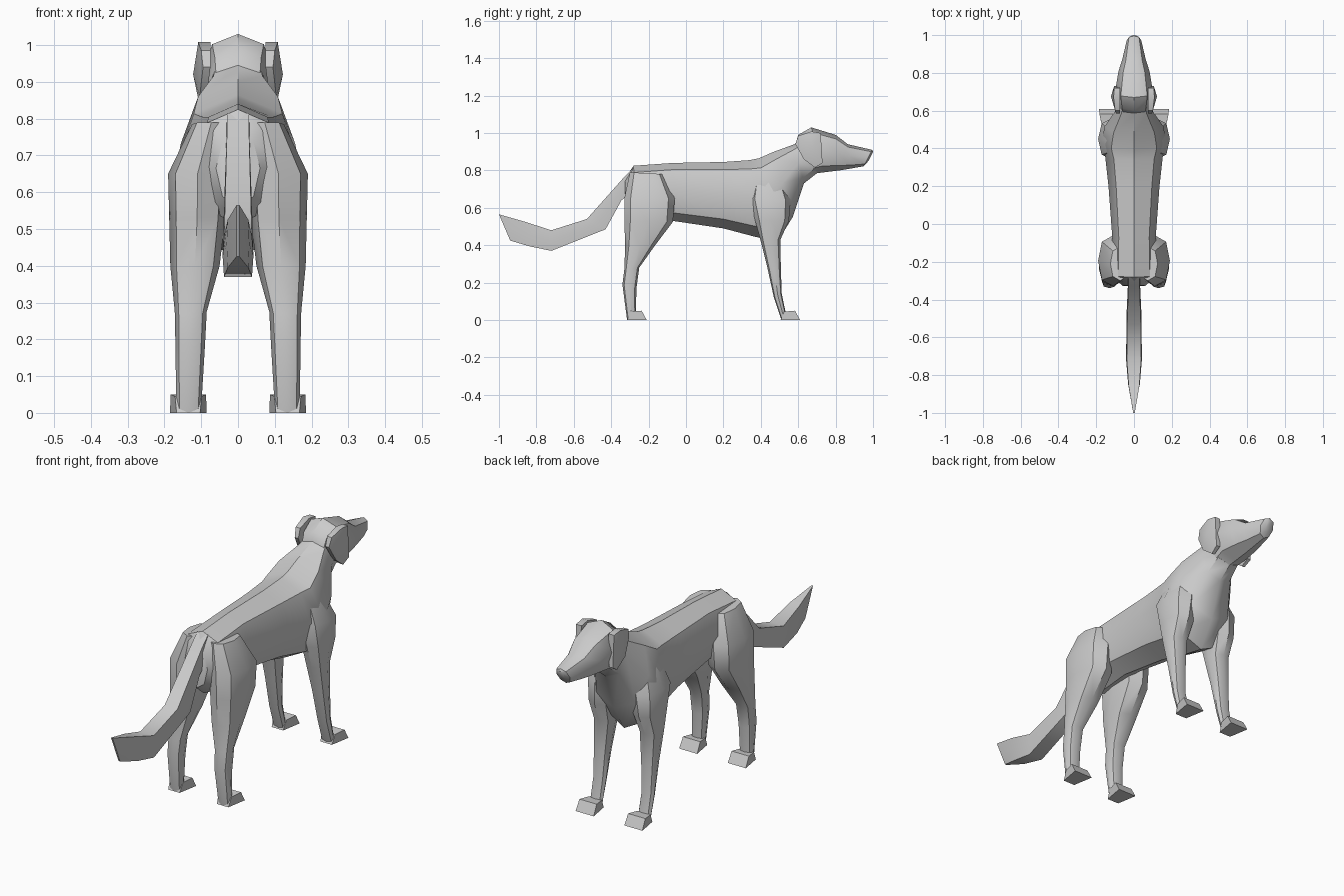
import bpy, bmesh, math
from mathutils import Vector

if "Cube" in bpy.data.objects:
    bpy.data.objects.remove(bpy.data.objects["Cube"])

# Cross-sections: (across, along) in -1..1
ROUND = [(0, 1), (.7, .77), (1, .05), (.7, -.72), (0, -1), (-.7, -.72), (-1, .05), (-.7, .77)]
LEG = [(0, 1), (.75, .75), (1, 0), (.75, -.75), (0, -1), (-.75, -.75), (-1, 0), (-.75, .75)]
BOX = [(1, 1), (1.1, 0), (1, -1), (-1, -1), (-1.1, 0), (-1, 1)]


def finish(name, bm, mirror=False, angle=40):
    bmesh.ops.recalc_face_normals(bm, faces=bm.faces)
    me = bpy.data.meshes.new(name)
    bm.to_mesh(me)
    bm.free()
    for p in me.polygons:
        p.use_smooth = True
    me.set_sharp_from_angle(angle=math.radians(angle))
    ob = bpy.data.objects.new(name, me)
    bpy.context.collection.objects.link(ob)
    if mirror:
        ob.modifiers.new("Mirror", 'MIRROR').use_axis[0] = True
    return ob


def loft(name, rings, section, mirror=False):
    """Each ring: (y, z) of one edge, (y, z) of the opposite edge, x min, x max."""
    bm = bmesh.new()
    loops = []
    for ya, za, yb, zb, x0, x1 in rings:
        a, b = Vector((0, ya, za)), Vector((0, yb, zb))
        c, h = (a + b) / 2, (a - b) / 2
        c.x = (x0 + x1) / 2
        loops.append([bm.verts.new(c + Vector((s * (x1 - x0) / 2, 0, 0)) + t * h) for s, t in section])
    n = len(section)
    for p, q in zip(loops, loops[1:]):
        for i in range(n):
            bm.faces.new((p[i], p[(i + 1) % n], q[(i + 1) % n], q[i]))
    bm.faces.new(loops[0])
    bm.faces.new(loops[-1])
    return finish(name, bm, mirror)


def centred(rings):
    return [r[:4] + (-r[4], r[4]) for r in rings]


# Torso and neck, rump to throat
loft("body", centred([
    (-.325, .76, -.33, .56, .06),
    (-.28, .825, -.27, .51, .12),
    (-.07, .84, -.07, .53, .115),
    (.20, .845, .20, .49, .135),
    (.34, .855, .37, .445, .152),
    (.39, .865, .49, .42, .172),
    (.47, .90, .57, .55, .155),
    (.58, .94, .63, .73, .095),
    (.62, .97, .70, .785, .085)]), ROUND)

# Head and muzzle
loft("head", centred([
    (.585, .94, .65, .76, .085),
    (.60, .99, .70, .785, .09),
    (.67, 1.03, .74, .79, .10),
    (.80, .99, .82, .80, .082),
    (.865, .94, .88, .81, .062),
    (.995, .91, .95, .822, .038),
    (1.0, .90, .975, .85, .018)]), ROUND)

# Tail, flat sided
loft("tail", centred([
    (-.28, .815, -.32, .66, .03),
    (-.33, .765, -.345, .64, .03),
    (-.53, .54, -.43, .485, .036),
    (-.72, .48, -.72, .37, .038),
    (-.86, .525, -.84, .395, .028),
    (-1.0, .565, -.94, .425, .004)]), BOX)

# Hind legs
loft("hind_leg", [
    (-.30, .79, -.12, .78, .02, .125),
    (-.33, .65, -.06, .65, .03, .19),
    (-.33, .53, -.07, .525, .035, .187),
    (-.325, .40, -.165, .40, .05, .184),
    (-.33, .27, -.25, .28, .085, .172),
    (-.34, .19, -.265, .17, .09, .17),
    (-.315, .0, -.268, .03, .10, .168)], LEG, True)

# Front legs
loft("front_leg", [
    (.37, .79, .50, .80, .03, .12),
    (.34, .65, .56, .64, .04, .19),
    (.37, .53, .55, .53, .06, .186),
    (.40, .42, .505, .43, .075, .18),
    (.435, .28, .507, .28, .09, .172),
    (.47, .12, .512, .14, .10, .168),
    (.51, .0, .535, .03, .10, .168)], LEG, True)

# Paws: wedge, wider at the toes
for name, y in (("hind_paw", -.315), ("front_paw", .505)):
    bm = bmesh.new()
    prof = [(0, 0, .032), (.105, 0, .05), (.078, .05, .048), (.02, .045, .036)]
    sides = [[bm.verts.new((.135 + s * w, y + dy, z)) for dy, z, w in prof] for s in (-1, 1)]
    for s in sides:
        bm.faces.new(s)
    for i in range(4):
        j = (i + 1) % 4
        bm.faces.new((sides[0][i], sides[0][j], sides[1][j], sides[1][i]))
    finish(name, bm, True)

# Drooping ears: flap outline (y, z, outer x)
bm = bmesh.new()
flap = [(.585, .94, .095), (.60, .985, .10), (.67, 1.008, .108), (.72, 1.0, .105),
        (.73, .84, .105), (.69, .815, .10), (.63, .86, .104)]
inner = [bm.verts.new((.075 if z > .9 else .085, y, z)) for y, z, x in flap]
outer = [bm.verts.new((x, y, z)) for y, z, x in flap]
mid = bm.verts.new((.122, .675, .92))
bm.faces.new(inner)
for i in range(len(flap)):
    j = (i + 1) % len(flap)
    bm.faces.new((inner[i], inner[j], outer[j], outer[i]))
    bm.faces.new((outer[i], outer[j], mid))
finish("ear", bm, True)
